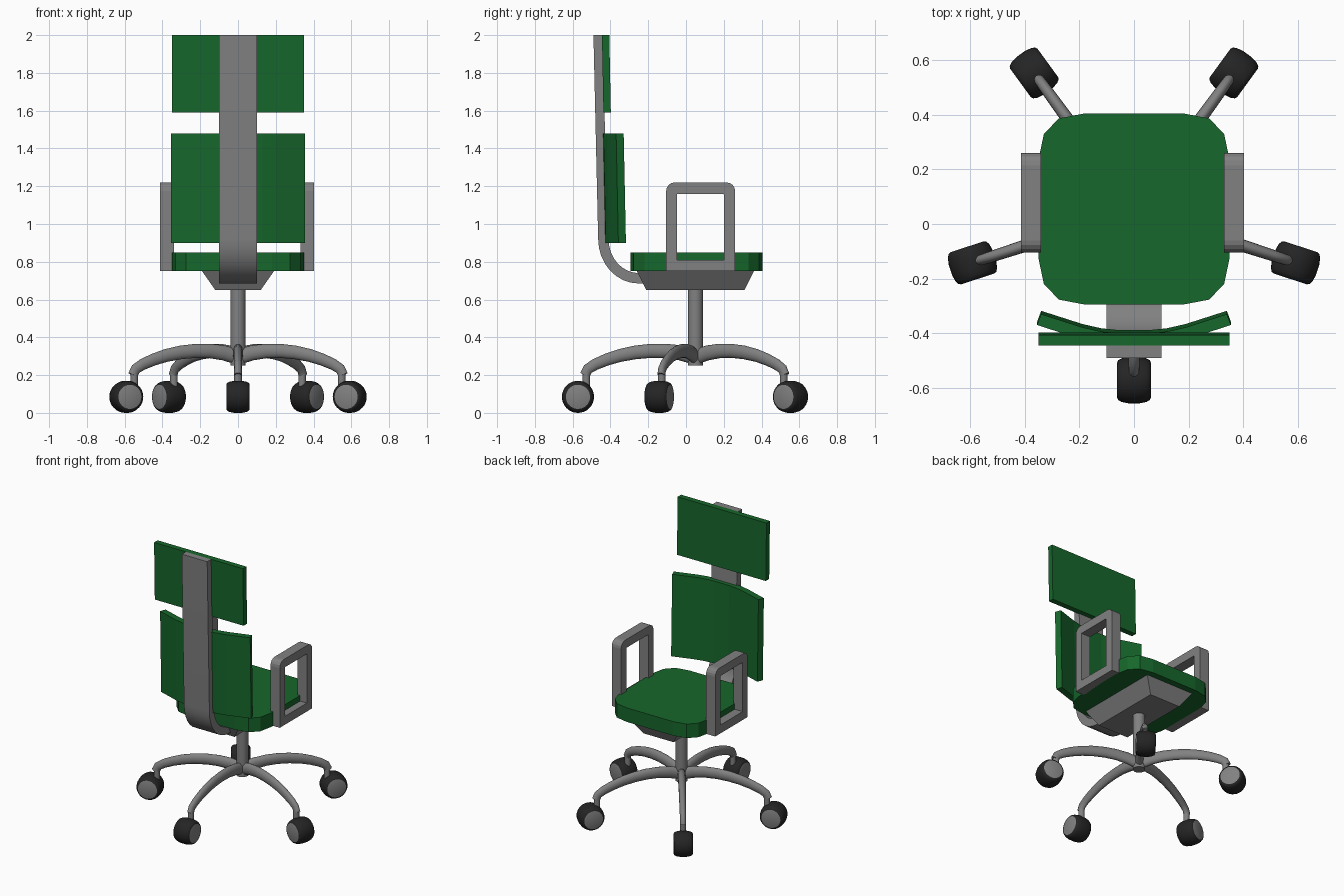
import bpy, bmesh, math
from mathutils import Vector, Matrix

if "Cube" in bpy.data.objects:
    bpy.data.objects.remove(bpy.data.objects["Cube"])


def material(name, rgb):
    m = bpy.data.materials.new(name)
    m.diffuse_color = (*rgb, 1)
    m.use_nodes = True
    m.node_tree.nodes["Principled BSDF"].inputs["Base Color"].default_value = m.diffuse_color
    return m


GREEN = material("green_fabric", (0.008, 0.135, 0.024))
BLACK = material("black_rubber", (0.018, 0.018, 0.018))
GREY = material("grey_metal", (0.22, 0.22, 0.22))


def loft(name, rings, mat=GREY, smooth=False, cyclic=False):
    """Skin equal-length point rings; cap the ends unless the rings loop round."""
    bm = bmesh.new()
    vs = [[bm.verts.new(p) for p in ring] for ring in rings]
    n = len(vs[0])
    pairs = list(zip(vs, vs[1:])) + ([(vs[-1], vs[0])] if cyclic else [])
    for a, b in pairs:
        for i in range(n):
            j = (i + 1) % n
            bm.faces.new((a[i], a[j], b[j], b[i]))
    if not cyclic:
        bm.faces.new(vs[0][::-1])
        bm.faces.new(vs[-1])
    bmesh.ops.recalc_face_normals(bm, faces=bm.faces)
    me = bpy.data.meshes.new(name)
    bm.to_mesh(me)
    bm.free()
    me.materials.append(mat)
    ob = bpy.data.objects.new(name, me)
    bpy.context.collection.objects.link(ob)
    if smooth:
        bpy.ops.object.select_all(action='DESELECT')
        bpy.context.view_layer.objects.active = ob
        ob.select_set(True)
        bpy.ops.object.shade_smooth_by_angle(angle=math.radians(40))
    return ob


def circle(r, n=24):
    return [(r * math.cos(2 * math.pi * i / n), r * math.sin(2 * math.pi * i / n)) for i in range(n)]


def cylinder(name, x, y, z0, z1, r):
    return loft(name, [[(x + a, y + b, z) for a, b in circle(r)] for z in (z0, z1)], smooth=True)


# seat cushion with faceted corners
CY = 0.055
corner = [(0.35, 0.18), (0.33, 0.275), (0.275, 0.332), (0.18, 0.35)]
outline = (corner + [(-x, y) for x, y in corner[::-1]]
           + [(-x, -y) for x, y in corner] + [(x, -y) for x, y in corner[::-1]])
loft("seat", [[(x, y + CY, z) for x, y in outline] for z in (0.75, 0.85)], GREEN)

# tapered mechanism below the seat, and the column
loft("seat_mechanism", [[(sx * w, 0.05 + sy * d, z) for sx, sy in ((1, 1), (-1, 1), (-1, -1), (1, -1))]
                        for w, d, z in ((0.19, 0.31, 0.75), (0.12, 0.26, 0.65))])
cylinder("column", 0, 0.05, 0.25, 0.66, 0.04)

# bent back post: straight lean, then a quarter bend running under the seat
outer, inner = [(-0.49, 2.0)], [(-0.445, 2.0)]
for i in range(9):
    t = math.pi / 2 * i / 8
    outer.append((-0.25 - 0.215 * math.cos(t), 0.92 - 0.235 * math.sin(t)))
    inner.append((-0.25 - 0.160 * math.cos(t), 0.92 - 0.180 * math.sin(t)))
outer.append((-0.2, 0.685))
inner.append((-0.2, 0.74))
loft("back_post", [[(x, y, z) for y, z in outer + inner[::-1]] for x in (-0.1, 0.1)], smooth=True)


# back pads, leaning with the post
def pad(name, profile, z0, z1, lean):
    loft(name, [[(x, y - lean * k, z) for x, y in profile] for k, z in enumerate((z0, z1))], GREEN)


pad("headrest", [(-0.35, -0.437), (0.35, -0.437), (0.35, -0.398), (-0.35, -0.398)], 1.59, 2.0, 0.008)
half = [(0.06, -0.388), (0.12, -0.382), (0.19, -0.366), (0.34, -0.318)]
back = [(0.355, -0.358), (0.2, -0.408), (0.13, -0.424), (0.06, -0.43)]
side = half + back
pad("backrest", side + [(-x, y) for x, y in side[::-1]], 0.90, 1.48, 0.012)


# armrest loops: rounded upper corners
def loop(y0, y1, z0, z1, r):
    pts = [(y0, z0), (y1, z0)]
    for cy, a0 in ((y1 - r, 0), (y0 + r, 90)):
        for k in range(5):
            a = math.radians(a0 + 22.5 * k)
            pts.append((cy + r * math.cos(a), z1 - r + r * math.sin(a)))
    return pts


o, n = loop(-0.105, 0.26, 0.75, 1.22, 0.045), loop(-0.048, 0.20, 0.81, 1.16, 0.004)
for label, x0, x1 in (("left", -0.413, -0.34), ("right", 0.33, 0.403)):
    loft(label + "_armrest", [[(x, y, z) for y, z in p]
                              for p, x in ((o, x0), (o, x1), (n, x1), (n, x0))], cyclic=True)

# five-star base: arched oval legs, stems and casters
#        radius, height, half width, half height
arch = [(0.0, 0.295, 0.026, 0.040), (0.08, 0.318, 0.026, 0.040), (0.16, 0.328, 0.026, 0.038),
        (0.24, 0.328, 0.025, 0.037), (0.32, 0.320, 0.024, 0.036), (0.40, 0.304, 0.023, 0.034),
        (0.47, 0.282, 0.022, 0.032), (0.53, 0.257, 0.021, 0.030), (0.57, 0.232, 0.020, 0.028),
        (0.585, 0.200, 0.020, 0.027)]
tyre = [(0.062, 0.064), (0.058, 0.073), (0.045, 0.080), (0.02, 0.085)]
tyre = [(-x, r) for x, r in tyre] + tyre[::-1]
for i in range(5):
    place = Matrix.Translation((0, 0.05, 0)) @ Matrix.Rotation(math.radians(-90 + 72 * i), 4, 'Z')
    rings = []
    for k, (r, z, w, h) in enumerate(arch):
        a, b = arch[max(k - 1, 0)], arch[min(k + 1, len(arch) - 1)]
        t = Vector((b[0] - a[0], 0, b[1] - a[1])).normalized()
        up = Vector((-t.z, 0, t.x))
        rings.append([Vector((r, 0, z)) + up * (h * v) + Vector((0, w * u, 0)) for u, v in circle(1, 16)])
    parts = [loft(f"base_leg_{i + 1}", rings, smooth=True),
             cylinder(f"caster_stem_{i + 1}", 0.578, 0, 0.10, 0.22, 0.02),
             loft(f"caster_{i + 1}", [[(0.622 + r * u, x, 0.085 + r * v) for u, v in circle(1, 32)]
                                      for x, r in tyre], BLACK, smooth=True)]
    wheel = parts[-1].data
    wheel.materials.append(GREY)
    for f in wheel.polygons:
        if len(f.vertices) > 4:
            f.material_index = 1
    for ob in parts:
        ob.matrix_world = place
